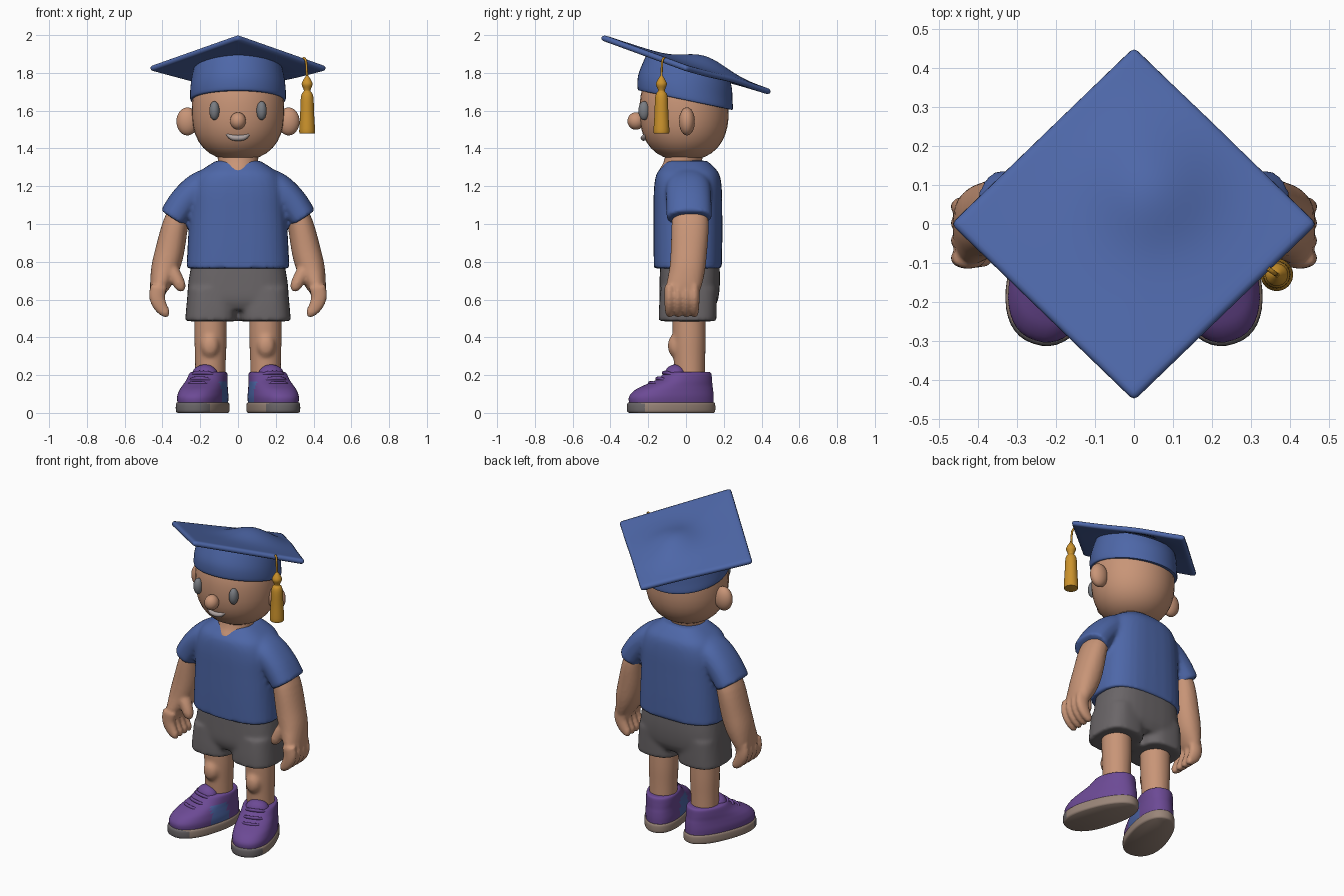
import bpy, bmesh, math
from mathutils import Vector, Matrix

if "Cube" in bpy.data.objects:
    bpy.data.objects.remove(bpy.data.objects["Cube"])

def mat(name, r, g, b):
    m = bpy.data.materials.new(name)
    m.diffuse_color = (r, g, b, 1)
    m.use_nodes = True
    m.node_tree.nodes["Principled BSDF"].inputs["Base Color"].default_value = m.diffuse_color
    return m

BLUE = mat("blue cloth", .075, .135, .39)
SKIN = mat("skin", .58, .30, .185)
GREY = mat("grey cloth", .145, .132, .138)
PURPLE = mat("purple shoe", .15, .068, .30)
TAUPE = mat("taupe sole", .32, .235, .19)
GOLD = mat("gold tassel", .60, .29, .025)
EYE = mat("eye grey", .19, .20, .22)
MOUTH = mat("mouth grey", .42, .36, .35)

def catmull(p, steps):
    out = []
    for i in range(len(p) - 1):
        a, b, c, d = p[max(i-1, 0)], p[i], p[i+1], p[min(i+2, len(p)-1)]
        for s in range(steps):
            t = s / steps
            out.append([.5*(2*b[k] + (c[k]-a[k])*t + (2*a[k]-5*b[k]+4*c[k]-d[k])*t*t
                        + (3*b[k]-a[k]-3*c[k]+d[k])*t**3) for k in range(5)])
    return out + [list(p[-1])]

def loft(bm, pts, n=2.0, flat=False, segs=32, steps=4, egg=0.0):
    """Superellipse rings along a path of (x, y, z, half width, half depth)."""
    pts, rings = catmull(pts, steps), []
    for i, p in enumerate(pts):
        t = Vector(pts[min(i+1, len(pts)-1)][:3]) - Vector(pts[max(i-1, 0)][:3])
        t = Vector((0, 0, 1)) if flat else t.normalized()
        v = Vector((0, 1, 0))
        v = (v - t * v.dot(t)).normalized()
        u = v.cross(t)
        ring = []
        for k in range(segs):
            a = 2 * math.pi * k / segs
            c, s = math.cos(a), math.sin(a)
            c, s = (math.copysign(abs(q) ** (2/n), q) for q in (c, s))
            ring.append(bm.verts.new(Vector(p[:3]) + u*c*p[3]*(1 - egg*s) + v*s*p[4]))
        rings.append(ring)
    for r0, r1 in zip(rings, rings[1:]):
        for k in range(segs):
            bm.faces.new((r0[k], r0[(k+1) % segs], r1[(k+1) % segs], r1[k]))
    bm.faces.new(rings[0])
    bm.faces.new(rings[-1])

def blob(bm, c, r, p=2.0):
    """Ellipsoid, squarer in profile when p is above 2."""
    vs = bmesh.ops.create_uvsphere(bm, u_segments=32, v_segments=20, radius=1)['verts']
    for v in vs:
        s = (math.hypot(v.co.x, v.co.y)**p + abs(v.co.z)**p) ** (1/p)
        v.co = Vector([c[i] + v.co[i]/s*r[i] for i in range(3)])

def finish(name, bm, mats, voxel=0, smooth=6, mirror=False, rule=None, angle=45):
    bmesh.ops.recalc_face_normals(bm, faces=bm.faces)
    if rule:
        for f in bm.faces:
            f.material_index = rule(f)
    me = bpy.data.meshes.new(name)
    bm.to_mesh(me)
    bm.free()
    for m in mats:
        me.materials.append(m)
    me.polygons.foreach_set("use_smooth", [True] * len(me.polygons))
    me.set_sharp_from_angle(angle=math.radians(angle))
    ob = bpy.data.objects.new(name, me)
    bpy.context.collection.objects.link(ob)
    if voxel:
        m = ob.modifiers.new("blend", 'REMESH')
        m.mode, m.voxel_size, m.use_smooth_shade = 'VOXEL', voxel, True
        m = ob.modifiers.new("soften", 'SMOOTH')
        m.factor, m.iterations = .5, smooth
    if mirror:
        m = ob.modifiers.new("mirror", 'MIRROR')
        m.use_mirror_merge = False
    return ob

# head with nose and ears
bm = bmesh.new()
blob(bm, (0, -.01, 1.6), (.245, .236, .263), 2.4)
finish("head", bm, [SKIN])
bm = bmesh.new()
blob(bm, (0, -.265, 1.545), (.042, .045, .046))
finish("nose", bm, [SKIN])
bm = bmesh.new()
blob(bm, (.268, .005, 1.543), (.058, .042, .074))
finish("ears", bm, [SKIN], mirror=True)

# eyes and mouth
bm = bmesh.new()
blob(bm, (.125, -.222, 1.6), (.027, .03, .05))
finish("eyes", bm, [EYE], mirror=True)
bm = bmesh.new()
loft(bm, [(-.065, -.205, 1.48, .004, .01), (-.035, -.22, 1.46, .014, .015), (0, -.225, 1.455, .015, .015),
          (.035, -.22, 1.46, .014, .015), (.065, -.205, 1.48, .004, .01)], segs=12)
finish("mouth", bm, [MOUTH])

# neck, flared forward to show in the collar
bm = bmesh.new()
loft(bm, [(0, -.04, 1.24, .08, .08), (0, -.045, 1.275, .09, .1), (0, -.02, 1.325, .105, .1),
          (0, 0, 1.40, .11, .1)], flat=True)
finish("neck", bm, [SKIN])

# shirt: torso and sleeves blended
bm = bmesh.new()
loft(bm, [(0, .01, .765, .273, .18), (0, .01, .9, .266, .182), (0, .01, 1.05, .258, .182),
          (0, .01, 1.18, .25, .18), (0, .01, 1.26, .22, .168), (0, .01, 1.305, .165, .135),
          (0, .005, 1.335, .115, .105)], n=2.7, flat=True)
for s in (-1, 1):
    loft(bm, [(.13*s, .012, 1.22, .085, .11), (.21*s, .012, 1.185, .085, .12), (.285*s, .015, 1.115, .082, .12),
              (.343*s, .017, 1.03, .078, .12)], n=2.3)
finish("shirt", bm, [BLUE], voxel=.012)

# arms and hands
bm = bmesh.new()
loft(bm, [(.29, .02, 1.1, .055, .085), (.33, .022, 1.0, .068, .098), (.363, .015, .85, .077, .096),
          (.39, .005, .75, .072, .094), (.418, -.015, .66, .048, .09), (.42, -.02, .625, .03, .075)], n=2.2)
for y in (-.088, -.043, .002, .045):
    loft(bm, [(.42, y, .67, .045, .027), (.428, y, .61, .042, .027), (.408, y, .56, .036, .025),
              (.378, y, .525, .024, .02), (.366, y, .518, .01, .01)], segs=16)
loft(bm, [(.37, -.03, .78, .045, .045), (.33, -.05, .72, .036, .038), (.305, -.06, .67, .03, .03),
          (.292, -.062, .645, .012, .012)], segs=16)
finish("arms", bm, [SKIN], voxel=.009, smooth=4, mirror=True)

# shorts: hips and two legs blended
bm = bmesh.new()
loft(bm, [(0, .02, .82, .24, .155), (0, .02, .7, .262, .16), (0, .015, .6, .268, .155),
          (0, .012, .545, .25, .13)], n=2.8, flat=True)
for s in (-1, 1):
    loft(bm, [(.137*s, .015, .66, .128, .15), (.14*s, .01, .56, .134, .153),
              (.143*s, .008, .485, .137, .153)], n=2.8, flat=True)
finish("shorts", bm, [GREY], voxel=.012)

# legs with knees
bm = bmesh.new()
loft(bm, [(.147, .02, .16, .08, .08), (.146, .018, .28, .082, .084), (.145, .017, .4, .086, .088),
          (.145, .015, .56, .086, .088)], flat=True)
blob(bm, (.148, -.052, .355), (.05, .045, .065))
finish("legs", bm, [SKIN], voxel=.011, mirror=True)

# shoes, built straight and then turned outward
TURN = Matrix.Translation((.157, 0, 0)) @ Matrix.Rotation(math.radians(18), 4, 'Z')

def shoe_ring(z, y0, y1, w):
    return (0, (y0 + y1) / 2, z, w, (y1 - y0) / 2)

def inner_panel(f):
    c = f.calc_center_median()
    return 1 if c.x < -.07 and -.11 < c.y < .01 and c.z < .17 else 0

def front_of_sole(f):
    return 1 if f.normal.y < -.45 else 0

bm = bmesh.new()
loft(bm, [shoe_ring(*r) for r in ((.045, -.31, .15, .112), (.085, -.312, .15, .115), (.12, -.28, .147, .11),
     (.145, -.23, .143, .105), (.175, -.16, .14, .1), (.21, -.115, .135, .093), (.217, -.1, .12, .08))],
     n=2.3, flat=True, segs=48, egg=.08)
blob(bm, (0, -.06, .2), (.07, .055, .056))
finish("shoe_uppers", bm, [PURPLE, BLUE], mirror=True, rule=inner_panel).data.transform(TURN)
bm = bmesh.new()
loft(bm, [shoe_ring(*r) for r in ((0, -.312, .15, .112), (.01, -.322, .158, .12), (.045, -.322, .158, .12),
     (.056, -.314, .152, .114))], n=2.3, flat=True, segs=48, egg=.08)
finish("shoe_soles", bm, [TAUPE, GREY], mirror=True, rule=front_of_sole).data.transform(TURN)
bm = bmesh.new()
for y, z in ((-.195, .158), (-.155, .182), (-.118, .213)):
    loft(bm, [(-.07, y+.045, z-.025, .01, .009), (-.04, y+.008, z-.003, .01, .009), (0, y, z, .01, .009),
              (.04, y+.008, z-.003, .01, .009), (.07, y+.045, z-.025, .01, .009)], segs=10)
finish("shoe_laces", bm, [PURPLE], mirror=True).data.transform(TURN)

# cap crown, sheared so it leans back
bm = bmesh.new()
loft(bm, [(0, -.004, 1.655, .24, .24), (0, -.004, 1.662, .253, .252), (0, -.004, 1.72, .252, .25),
          (0, .008, 1.79, .243, .235), (0, .015, 1.845, .23, .215)], flat=True, segs=48)
for v in bm.verts:
    v.co.z -= v.co.y * (.21 + .12 * (v.co.z - 1.655) / .19)
finish("cap_crown", bm, [BLUE])

# cap board: tilted square with a soft mound where the head presses
bm = bmesh.new()
bmesh.ops.create_grid(bm, x_segments=24, y_segments=24, size=.333)
bmesh.ops.rotate(bm, verts=bm.verts, matrix=Matrix.Rotation(math.pi/4, 3, 'Z'))
for v in bm.verts:
    x, y = v.co.x, v.co.y * .965
    mound = .065 * math.exp(-((x-.04)**2 + (y-.1)**2) / .022)
    v.co = (x, y, 1.843 - .325*y - .04*abs(x) + mound)
ob = finish("cap_board", bm, [BLUE])
m = ob.modifiers.new("thickness", 'SOLIDIFY')
m.thickness, m.offset = .032, 0
m = ob.modifiers.new("round edges", 'SUBSURF')
m.levels = m.render_levels = 1

# tassel: cord, knot and fringe
TX, TY = .366, -.13
bm = bmesh.new()
loft(bm, [(.345, -.115, 1.88, .006, .006), (.36, -.126, 1.86, .006, .006), (TX, TY, 1.76, .006, .006)], segs=10)
finish("tassel_cord", bm, [GOLD])
bm = bmesh.new()
loft(bm, [(TX, TY, z, r, r) for z, r in ((1.785, .006), (1.77, .016), (1.742, .029), (1.715, .02), (1.703, .018),
     (1.69, .028), (1.66, .034), (1.58, .037), (1.49, .042), (1.478, .036))], flat=True, segs=24)
finish("tassel", bm, [GOLD])
